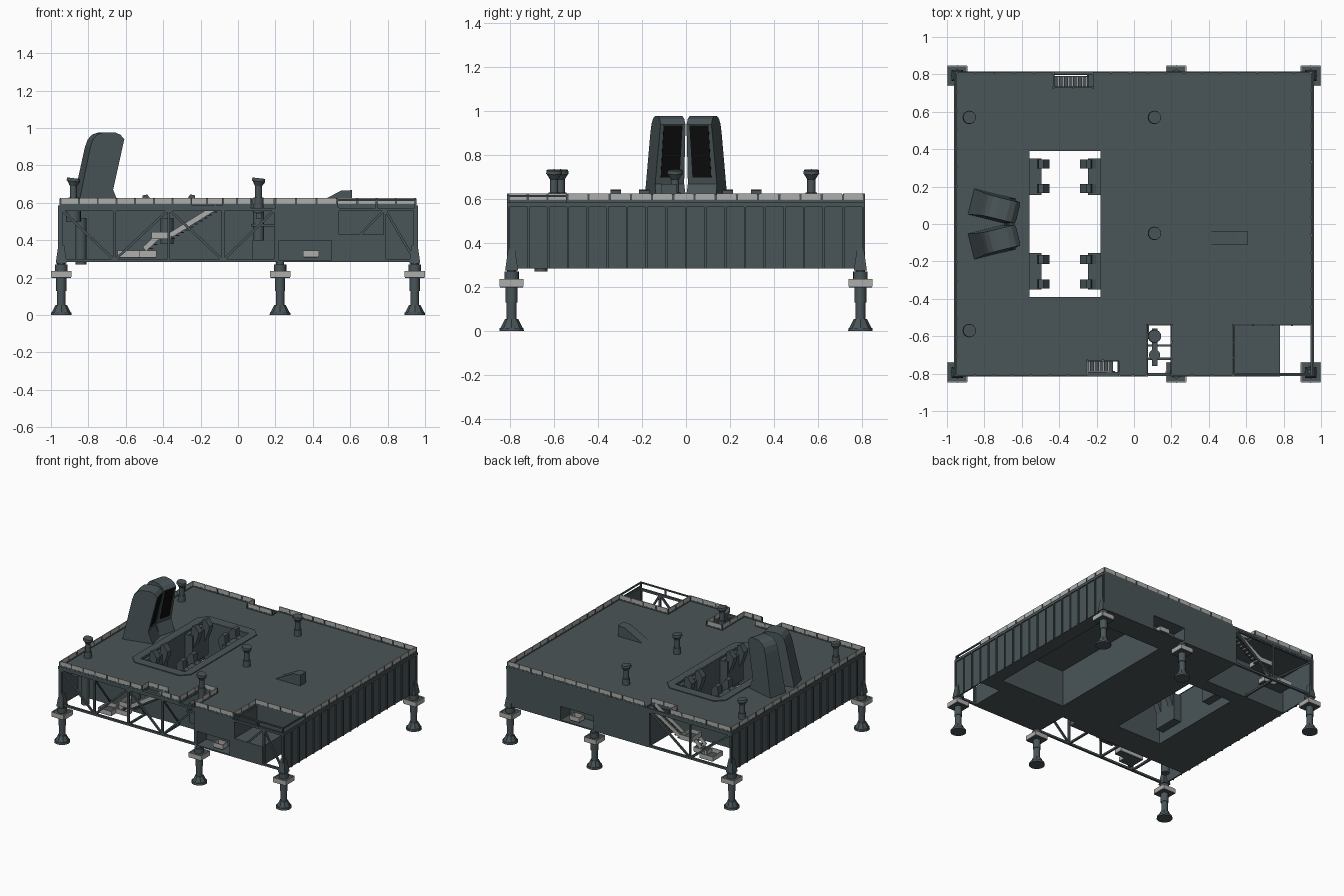
import bpy, bmesh, math
from mathutils import Vector, Matrix

if "Cube" in bpy.data.objects:
    bpy.data.objects.remove(bpy.data.objects["Cube"])

def material(name, c):
    m = bpy.data.materials.new(name)
    m.diffuse_color = (*c, 1)
    m.use_nodes = True
    m.node_tree.nodes["Principled BSDF"].inputs["Base Color"].default_value = m.diffuse_color
    return m
SLATE = material("slate_steel", (0.068, 0.09, 0.097))
LIGHT = material("light_grey_panel", (0.42, 0.42, 0.41))
BLACK = material("black_opening", (0.004, 0.004, 0.004))

def finish(bm, name, mat, smooth=False):
    bmesh.ops.recalc_face_normals(bm, faces=bm.faces)
    me = bpy.data.meshes.new(name)
    bm.to_mesh(me)
    bm.free()
    me.materials.append(mat)
    ob = bpy.data.objects.new(name, me)
    bpy.context.collection.objects.link(ob)
    if smooth:
        bpy.context.view_layer.objects.active = ob
        ob.select_set(True)
        bpy.ops.object.shade_smooth_by_angle(angle=math.radians(35))
        ob.select_set(False)
    return ob

def box(bm, x0, x1, y0, y1, z0, z1):
    m = Matrix.Translation(((x0+x1)/2, (y0+y1)/2, (z0+z1)/2)) @ Matrix.Diagonal((abs(x1-x0), abs(y1-y0), abs(z1-z0), 1))
    bmesh.ops.create_cube(bm, size=1, matrix=m)

def beam(bm, a, b, w=0.014, h=None):
    a, b = Vector(a), Vector(b)
    d = b - a
    rot = d.to_track_quat('X', 'Z').to_matrix().to_4x4()
    bmesh.ops.create_cube(bm, size=1, matrix=Matrix.Translation((a+b)/2) @ rot @ Matrix.Diagonal((d.length, w, h or w, 1)))

def cone(bm, x, y, z0, z1, r0, r1, n=16, tilt=0, spin=0):
    m = Matrix.Translation((x, y, (z0+z1)/2)) @ Matrix.Rotation(tilt, 4, 'Y') @ Matrix.Rotation(spin, 4, 'Z')
    bmesh.ops.create_cone(bm, cap_ends=True, segments=n, radius1=r0, radius2=r1, depth=z1-z0, matrix=m)

def prism(bm, pts, half, place=Matrix.Identity(4)):
    """Extrude an xz profile along y; half(z) is the half width."""
    rows = [[bm.verts.new(place @ Vector((x, s*half(z), z))) for x, z in pts] for s in (-1, 1)]
    bm.faces.new(rows[0]); bm.faces.new(rows[1][::-1])
    n = len(pts)
    for i in range(n):
        bm.faces.new((rows[0][i], rows[0][(i+1) % n], rows[1][(i+1) % n], rows[1][i]))

X, Y = 0.955, 0.815
def slab(name, holes, z0, z1):
    """Rectangular plate with rectangular cut-outs."""
    bm = bmesh.new()
    xs = sorted({-X, X, *[v for h in holes for v in h[:2]]})
    ys = sorted({-Y, Y, *[v for h in holes for v in h[2:]]})
    grid = {(x, y): bm.verts.new((x, y, z0)) for x in xs for y in ys}
    for xa, xb in zip(xs, xs[1:]):
        for ya, yb in zip(ys, ys[1:]):
            cx, cy = (xa+xb)/2, (ya+yb)/2
            if not any(h[0] < cx < h[1] and h[2] < cy < h[3] for h in holes):
                bm.faces.new([grid[p] for p in ((xa, ya), (xb, ya), (xb, yb), (xa, yb))])
    ext = bmesh.ops.extrude_face_region(bm, geom=bm.faces[:])
    bmesh.ops.translate(bm, vec=(0, 0, z1-z0), verts=[v for v in ext['geom'] if isinstance(v, bmesh.types.BMVert)])
    bmesh.ops.delete(bm, geom=[v for v in bm.verts if not v.link_faces], context='VERTS')
    bmesh.ops.dissolve_limit(bm, angle_limit=0.01, verts=bm.verts, edges=bm.edges)
    finish(bm, name, SLATE)

# Deck and underside plates
HOLE = (-.56, -.18, -.39, .39)
PIT = (.30, .85, -.42, .63)
B, T = .285, .585
slab("deck", [HOLE, (.07, .2, -Y, -.54), (.53, X, -Y, -.54), (-.25, -.08, -.79, -.73), (-.43, -.22, .73, .80)], .568, T)
slab("underside", [HOLE, PIT, (-X, .2, -Y, -.60), (.07, .2, -Y, -.54), (-X, -.25, .5, Y), (.77, X, -Y, -.54)], B, B+.01)

# Outer and inner walls
bm = bmesh.new()
w = .01
for s in (-1, 1):
    box(bm, s*X, s*(X-w), -Y, Y, B, T-.01)
def wall_x(y, x0, x1, z0=B, z1=T-.01):
    box(bm, x0, x1, y, y - math.copysign(w, y), z0, z1)
def wall_y(x, y0, y1, z0=B, z1=T-.01):
    box(bm, x, x+w, y0, y1, z0, z1)
for s, x0, x1 in ((-1, .2, .53), (1, -.25, X)):
    wall_x(s*Y, x0, .22); wall_x(s*Y, .5, x1); wall_x(s*Y, .22, .5, .41)
    wall_x(s*.7, .22, .5, B, .41)
    for x in (.21, .5):
        wall_y(x, s*.7, s*Y, B, .41)
    box(bm, .22, .5, s*.7, s*Y, .40, .41)
wall_x(-.60, -X, .07); wall_x(-.54, .07, .2); wall_x(-.54, .53, X)
wall_y(.07, -.60, -.54); wall_y(.2, -Y, -.54); wall_y(.53, -Y, -.54)
wall_x(.5, -X, -.25); wall_y(-.25, .5, Y)
box(bm, .53, .78, -Y, -.54, B, .43)
for (x0, x1, y0, y1) in (HOLE, PIT):
    wall_y(x0-w, y0, y1); wall_y(x1, y0, y1)
    box(bm, x0, x1, y0-w, y0, B, T-.01); box(bm, x0, x1, y1, y1+w, B, T-.01)
finish(bm, "hull_walls", SLATE)

# Vertical ribs on both ends
bm = bmesh.new()
for s in (-1, 1):
    for i in range(19):
        y = -.805 + i*1.61/18
        box(bm, s*X, s*(X+.008), y-.005, y+.005, B, T)
    box(bm, s*X, s*(X+.008), -Y, Y, T-.02, T)
finish(bm, "end_wall_ribs", SLATE)

# Open trusses on the long sides
bm = bmesh.new()
def truss(y, xs, flip=0):
    lo, hi = .293, .565
    for z in (lo, hi):
        beam(bm, (xs[0], y, z), (xs[-1], y, z), .016)
    for x in xs:
        beam(bm, (x, y, lo), (x, y, hi), .014)
    for i, (a, b) in enumerate(zip(xs, xs[1:])):
        z = (hi, lo) if (i+flip) % 2 == 0 else (lo, hi)
        beam(bm, (a, y, z[0]), (b, y, z[1]), .013)
truss(-.805, [-.945, -.66, -.37, -.08, .2])
truss(.805, [-.945, -.60, -.25])
truss(-.805, [.52, .785, .945], 1)
for x in (-.66, -.37, -.08):
    beam(bm, (x, -.805, .293), (x, -.60, .293), .014)
    beam(bm, (x, -.805, .565), (x, -.60, .30), .01)
beam(bm, (-.6, .805, .293), (-.6, .5, .293), .014)
for y in (-.72, -.65):
    beam(bm, (.07, y, .48), (.2, y, .48), .012)
finish(bm, "side_trusses", SLATE)

# Exhaust hole rim with chamfered corners
bm = bmesh.new()
def ring(dx, dy, c):
    return [(-.37+sx*a, sy*b) for sx, sy, o in ((1, 1, 0), (-1, 1, 1), (-1, -1, 0), (1, -1, 1))
            for a, b in ([(dx, dy-c), (dx-c, dy)] if o == 0 else [(dx-c, dy), (dx, dy-c)])]
outer, inner = ring(.25, .46, .06), ring(.19, .39, .001)
o, n = [[bm.verts.new((x, y, T+.006)) for x, y in r] for r in (outer, inner)]
low = [bm.verts.new((x, y, T-.002)) for x, y in outer]
for i in range(8):
    j = (i+1) % 8
    bm.faces.new((o[i], o[j], n[j], n[i]))
    bm.faces.new((low[i], low[j], o[j], o[i]))
finish(bm, "hole_rim", SLATE)

# Hold-down arms inside the hole
bm = bmesh.new()
fin = [(0, .40), (.06, .46), (.10, .56), (.108, .60), (.075, .645), (.05, .64), (.045, .58), (0, .56)]
for sx in (-1, 1):
    for sy in (-1, 1):
        wx = -.37 + sx*.19
        box(bm, wx, wx-sx*.065, sy*.155, sy*.35, .36, .57)
        for y in (.19, .32):
            m = Matrix.Translation((wx, sy*y, 0)) @ Matrix.Diagonal((-sx, 1, 1, 1))
            prism(bm, fin, lambda z: .024, m)
finish(bm, "hold_down_arms", SLATE)

# Leaning service masts with black front openings
mast = [(-.12, .58), (-.05, .90), (-.035, .94), (-.01, .966), (.025, .977), (.085, .977), (.115, .965), (.137, .94), (.073, .67), (.11, .58)]
half = lambda z: .071 - .014*(z-.58)/.4
for s, side in ((-1, "front"), (1, "back")):
    place = Matrix.Translation((-.755, s*.092, 0)) @ Matrix.Rotation(-s*math.radians(14), 4, 'Z')
    bm = bmesh.new()
    prism(bm, mast, half, place)
    finish(bm, side + "_service_mast", SLATE)
    bm = bmesh.new()
    prism(bm, [(.079, .70), (.135, .935), (.139, .934), (.083, .699)], lambda z: .044, place)
    finish(bm, side + "_mast_opening", BLACK)

# Water nozzles on the deck
bm = bmesh.new()
for x, y, z in ((-.88, -.57, T), (-.88, .57, T), (.11, .57, T), (.11, -.05, T), (.11, -.60, .44)):
    cone(bm, x, y, z, .63, .028, .026)
    cone(bm, x, y, .63, .70, .019, .019)
    cone(bm, x, y, .69, .715, .019, .034, tilt=.12)
    cone(bm, x, y, .715, .732, .036, .034, tilt=.12)
# Pipes in the front bay
for x, y, z0, z1, r in ((-.38, -.70, .38, .52, .035), (.11, -.70, .40, .55, .03), (-.88, -.7, .5, .56, .04), (-.84, -.66, .27, .52, .03)):
    cone(bm, x, y, z0, z1, r, r)
beam(bm, (.11, -.76, .53), (.11, -.56, .53), .03)
finish(bm, "water_nozzles", SLATE, True)

# Deck wedge
bm = bmesh.new()
prism(bm, [(.39, .58), (.55, .665), (.61, .668), (.61, .58)], lambda z: .036, Matrix.Translation((0, -.076, 0)))
finish(bm, "deck_wedge", SLATE)

# Deck railing: light panels on dark posts
panels, posts = bmesh.new(), bmesh.new()
def rail(path):
    for a, b in zip(path, path[1:]):
        a, b = Vector((*a, .609)), Vector((*b, .609))
        n = max(1, round((b-a).length/.1))
        for i in range(n):
            p, q = a.lerp(b, i/n), a.lerp(b, (i+1)/n)
            beam(panels, p.lerp(q, .05), p.lerp(q, .95), .006, .034)
            box(posts, p.x-.005, p.x+.005, p.y-.005, p.y+.005, T, .622)
        beam(posts, a + Vector((0, 0, -.019)), b + Vector((0, 0, -.019)), .008, .01)
rail([(-.08, -.81), (.07, -.81), (.07, -.54), (.2, -.54), (.2, -.81), (.53, -.81), (.53, -.54),
      (.95, -.54), (.95, .81), (-.22, .81)])
rail([(-.22, .73), (-.43, .73), (-.43, .81), (-.95, .81), (-.95, -.81), (-.25, -.81), (-.25, -.73), (-.08, -.73)])

# Side stairs with light railings, and landings
def landing(x0, x1, y0, y1, z):
    box(posts, x0, x1, y0, y1, z-.004, z+.003)
    for y in (y0, y1):
        box(panels, x0, x1, y-.003, y+.003, z, z+.034)
    for x in (x0, x1):
        box(panels, x-.003, x+.003, y0, y1, z, z+.034)
def stairs(dx, s):
    for y, a, b in ((.76, (-.36, .41), (-.11, .565)), (.70, (-.50, .335), (-.43, .40))):
        for e in (-.028, .028):
            beam(panels, (a[0]+dx, s*(y+e), a[1]+.018), (b[0]+dx, s*(y+e), b[1]+.018), .006, .028)
        n = round((b[0]-a[0])/.025)
        for i in range(n):
            t = i/n
            x, z = a[0]+dx+t*(b[0]-a[0]), a[1]+t*(b[1]-a[1])
            box(posts, x, x+.022, s*(y-.027), s*(y+.027), z-.003, z+.003)
    landing(-.46+dx, -.36+dx, s*.67, s*.79, .41)
    landing(-.55+dx, -.44+dx, s*.67, s*.73, .31)
    landing(-.64+dx, -.53+dx, s*.67, s*.79, .31)
stairs(0, -1)
stairs(-.14, 1)
for s in (-1, 1):
    landing(.35, .43, s*.74, s*.80, .312)

# Six support legs with work platforms
bm = bmesh.new()
for x in (-.945, .225, .945):
    for s in (-1, 1):
        y = s*.793
        cone(bm, x, y, 0, .015, .056, .054)
        cone(bm, x, y, .015, .055, .05, .03, 8)
        cone(bm, x, y, .05, .2, .023, .023)
        cone(bm, x, y, .13, .2, .027, .027)
        cone(bm, x, y, .2, .27, .033, .033)
        cone(bm, x, y, .27, B+.004, .022, .022)
        if abs(x) > .5:
            cone(bm, x, y, .275, .375, .042, .022, 4, spin=math.pi/4)
        landing(x-.052, x+.052, y-.052, y+.052, .203)
        box(bm, x-.05, x+.05, y-.05, y+.05, .222, .232)
finish(bm, "support_legs", SLATE, True)
finish(panels, "railing_panels", LIGHT)
finish(posts, "railing_posts_and_treads", SLATE)

# Top frame across the open corner
bm = bmesh.new()
beam(bm, (.53, -.808, .615), (.95, -.808, .615), .01)
beam(bm, (.95, -.81, .615), (.95, -.54, .615), .01)
for x in (.53, .74, .95):
    beam(bm, (x, -.808, .565), (x, -.808, .62), .01)
finish(bm, "corner_frame", SLATE)
